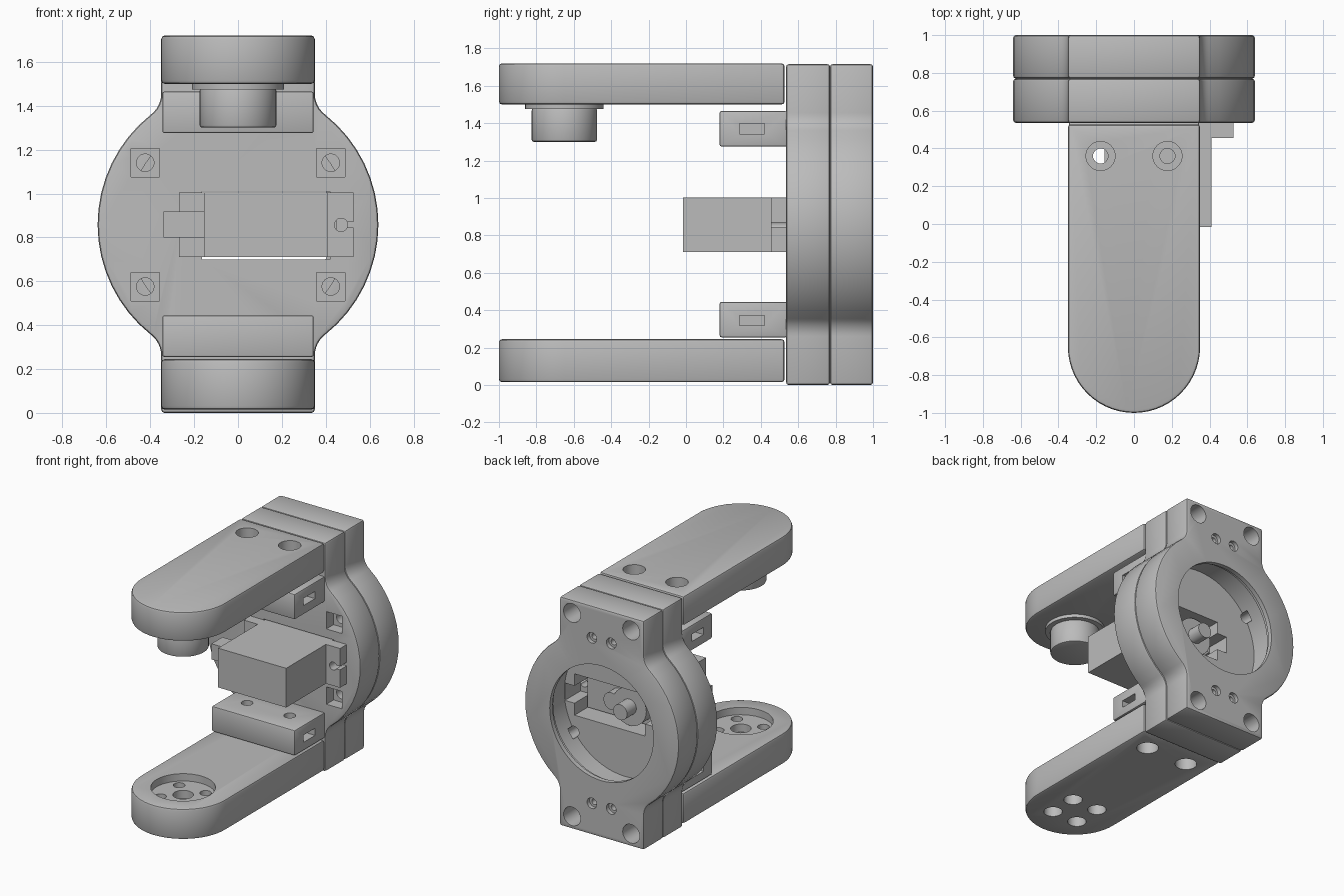
import bpy, bmesh, math
from math import pi, cos, sin

if "Cube" in bpy.data.objects:
    bpy.data.objects.remove(bpy.data.objects["Cube"])

grey = bpy.data.materials.new("matte_grey")
grey.use_nodes = True
grey.diffuse_color = (0.5, 0.5, 0.5, 1)
grey.node_tree.nodes["Principled BSDF"].inputs["Base Color"].default_value = (0.5, 0.5, 0.5, 1)

MID = 0.858      # height of the main axis
HALF = 0.35      # half width of arms and tabs
TIP = -0.65      # y of the pivot axis in the arms


# ---------- helpers ----------
def prism(name, pts, axis, a, b, bevel=0.0):
    """Extrude a 2D outline along an axis from a to b."""
    place = {"x": lambda p, t: (t, p[0], p[1]),
             "y": lambda p, t: (p[0], t, p[1]),
             "z": lambda p, t: (p[0], p[1], t)}[axis]
    bm = bmesh.new()
    low = [bm.verts.new(place(p, a)) for p in pts]
    high = [bm.verts.new(place(p, b)) for p in pts]
    bm.faces.new(low)
    bm.faces.new(high)
    n = len(pts)
    for i in range(n):
        j = (i + 1) % n
        bm.faces.new((low[i], low[j], high[j], high[i]))
    bmesh.ops.recalc_face_normals(bm, faces=bm.faces)
    mesh = bpy.data.meshes.new(name)
    bm.to_mesh(mesh)
    bm.free()
    mesh.materials.append(grey)
    ob = bpy.data.objects.new(name, mesh)
    bpy.context.scene.collection.objects.link(ob)
    if bevel:
        m = ob.modifiers.new("bevel", "BEVEL")
        m.width, m.segments, m.limit_method = bevel, 2, "ANGLE"
        m.angle_limit = math.radians(35)
        apply(ob, m)
    return ob


def apply(ob, mod):
    select(ob)
    bpy.ops.object.modifier_apply(modifier=mod.name)


def select(ob):
    bpy.ops.object.select_all(action="DESELECT")
    ob.select_set(True)
    bpy.context.view_layer.objects.active = ob


def arc(cx, cy, r, start, end, steps):
    return [(cx + r * cos(start + (end - start) * i / steps),
             cy + r * sin(start + (end - start) * i / steps)) for i in range(steps + 1)]


def cyl(name, axis, c, r, a, b, bevel=0.0, n=32):
    return prism(name, arc(c[0], c[1], r, 0, 2 * pi, n)[:-1], axis, a, b, bevel)


def box(name, x, y, z, bevel=0.0):
    return prism(name, [(x[0], y[0]), (x[1], y[0]), (x[1], y[1]), (x[0], y[1])],
                 "z", z[0], z[1], bevel)


def boolean(ob, others, operation="DIFFERENCE"):
    for other in others:
        m = ob.modifiers.new("boolean", "BOOLEAN")
        m.operation, m.object, m.solver = operation, other, "EXACT"
        apply(ob, m)
        bpy.data.objects.remove(other)


def finish(*objects):
    for ob in objects:
        select(ob)
        bpy.ops.object.shade_smooth_by_angle(angle=math.radians(30))


# ---------- round housing plates with tabs ----------
R, F = 0.64, 0.12
h = math.sqrt((R + F) ** 2 - (HALF + F) ** 2)
turn = math.atan2(h, HALF + F)
quarter = [(HALF, MID)] + arc(HALF + F, h, F, pi, pi + turn, 6) + arc(0, 0, R, turn, 0, 8)[1:]
right = quarter + [(x, -z) for x, z in reversed(quarter[:-1])]
outline = [(x, z + MID) for x, z in right + [(-x, z) for x, z in reversed(right)]]
outline = [p for i, p in enumerate(outline) if math.dist(p, outline[i - 1]) > 1e-5]

front_plate = prism("front_plate", outline, "y", 0.535, 0.77, 0.015)
back_plate = prism("back_plate", outline, "y", 0.77, 1.0, 0.015)

# motor cavity, motor slot and back opening
boolean(front_plate, [cyl("cut", "y", (0, MID), 0.505, 0.72, 0.9, n=64),
                      box("cut", (-0.165, 0.42), (0.5, 0.8), (0.70, 1.01)),
                      box("cut", (-0.25, 0.5), (0.5, 0.8), (0.79, 0.92))])
boolean(back_plate, [cyl("cut", "y", (0, MID), 0.505, 0.7, 0.93, n=64),
                     cyl("cut", "y", (0, MID), 0.45, 0.9, 0.965, n=64),
                     cyl("cut", "y", (0, MID), 0.43, 0.9, 1.1, n=64)])

for sx in (-1, 1):
    for sz in (-1, 1):
        # square nut pocket with its bolt hole
        px, pz = sx * 0.423, MID + sz * 0.282
        boolean(front_plate, [
            box("cut", (px - 0.065, px + 0.065), (0.5, 0.62), (pz - 0.065, pz + 0.065)),
            cyl("cut", "y", (px, pz), 0.04, 0.6, 0.8, n=24)])
        # corner bolt hole through both plates
        corner = (sx * 0.245, MID + sz * 0.762)
        for plate in (front_plate, back_plate):
            boolean(plate, [cyl("cut", "y", corner, 0.07, 0.5, 1.1)])
        # small stepped screw hole
        screw = (sx * 0.08, MID + sz * 0.62)
        boolean(back_plate, [cyl("cut", "y", screw, 0.04, 0.97, 1.1, n=24),
                             cyl("cut", "y", screw, 0.022, 0.82, 1.0, n=16)])
finish(front_plate, back_plate)

# ---------- arms and their mounting blocks ----------
arm_outline = [(-HALF, 0.527)] + arc(0, TIP, HALF, pi, 2 * pi, 28) + [(HALF, 0.527)]
upper_arm = prism("upper_arm", arm_outline, "z", 1.50, 1.72, 0.016)
lower_arm = prism("lower_arm", arm_outline, "z", 0.015, 0.245, 0.016)
upper_block = box("upper_block", (-0.345, 0.345), (0.18, 0.54), (1.275, 1.465), 0.01)
lower_block = box("lower_block", (-0.345, 0.345), (0.18, 0.54), (0.255, 0.445), 0.01)

for sx in (-1, 1):
    spot = (sx * 0.177, 0.36)
    for arm, a, b in ((upper_arm, 1.6, 1.8), (lower_arm, -0.1, 0.13)):
        boolean(arm, [cyl("cut", "z", spot, 0.077, a, b),
                      cyl("cut", "z", spot, 0.04, -0.2, 2, n=24)])
    for block, z in ((upper_block, 1.37), (lower_block, 0.345)):
        side = sorted((sx * 0.1, sx * 0.5))
        boolean(block, [cyl("cut", "z", spot, 0.04, -0.2, 2, n=24),
                        box("cut", side, (0.285, 0.42), (z - 0.027, z + 0.027))])

# pivot seat in the lower arm, with its bolt holes
boolean(lower_arm, [cyl("cut", "z", (0, TIP), 0.22, 0.19, 0.4, n=48),
                    cyl("cut", "z", (0, TIP), 0.07, 0.13, 0.3)])
for sx in (-1, 1):
    for sy in (-1, 1):
        spot = (sx * 0.11, TIP + sy * 0.11)
        boolean(lower_arm, [cyl("cut", "z", spot, 0.04, -0.1, 0.4, n=24),
                            cyl("cut", "z", spot, 0.066, -0.1, 0.1, n=24)])

# pivot boss under the upper arm
pivot_collar = cyl("pivot_collar", "z", (0, TIP), 0.21, 1.475, 1.505, n=48)
pivot_boss = cyl("pivot_boss", "z", (0, TIP), 0.175, 1.30, 1.48, 0.012, n=48)
finish(upper_arm, lower_arm, upper_block, lower_block, pivot_collar, pivot_boss)

# ---------- motor ----------
AX = 0.857
motor_body = box("motor_body", (-0.155, 0.41), (-0.015, 0.58), (0.71, 1.004))
motor_flange = box("motor_flange", (-0.27, 0.527), (0.455, 0.535), (0.71, 1.004))
for x, a, b in ((0.47, 0.47, 0.6), (-0.213, -0.3, -0.213)):
    boolean(motor_flange, [cyl("cut", "y", (x, AX), 0.03, 0.4, 0.6, n=24),
                           box("cut", (a, b), (0.4, 0.6), (AX - 0.013, AX + 0.013))])
cable_stub = box("cable_stub", (-0.34, -0.15), (0.17, 0.30), (0.80, 0.917))
gear_cover = cyl("gear_cover", "y", (0, AX), 0.14, 0.57, 0.67)
small_gear_cover = cyl("small_gear_cover", "y", (0.15, AX), 0.065, 0.57, 0.67, n=24)
output_shaft = cyl("output_shaft", "y", (0, AX), 0.058, 0.66, 0.78, n=24)
finish(motor_body, motor_flange, cable_stub, gear_cover, small_gear_cover, output_shaft)
